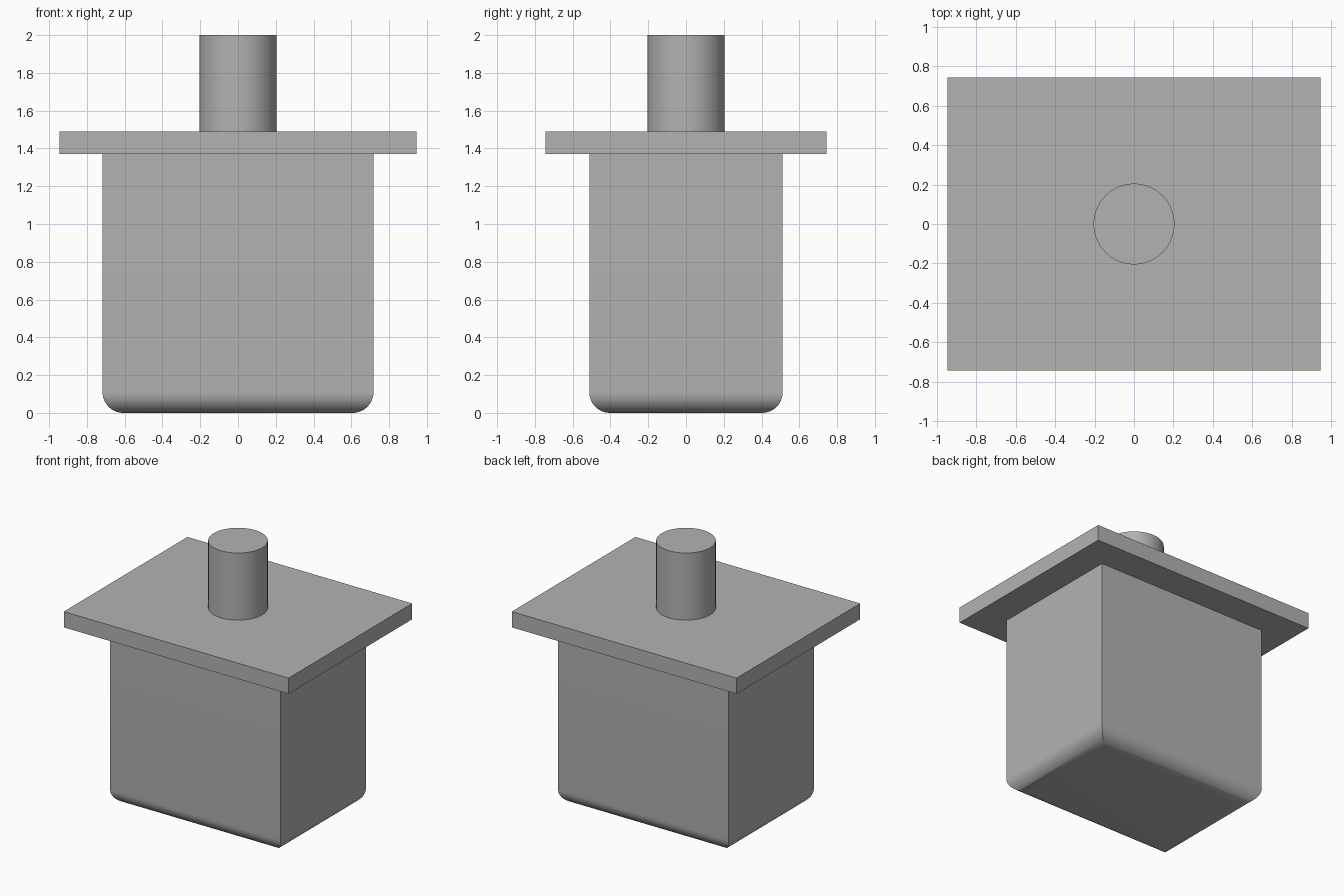
import bpy
import bmesh
import math
from mathutils import Matrix, Vector

default = bpy.data.objects.get("Cube")
if default:
    bpy.data.objects.remove(default, do_unlink=True)

grey = bpy.data.materials.new("plain_grey")
grey.use_nodes = True
colour = (0.45, 0.45, 0.45, 1)
grey.diffuse_color = colour
grey.node_tree.nodes["Principled BSDF"].inputs["Base Color"].default_value = colour


def finish(name, bm):
    """Turn a bmesh into a named object with crisp edges and smooth curves."""
    mesh = bpy.data.meshes.new(name)
    bm.to_mesh(mesh)
    bm.free()
    mesh.materials.append(grey)
    obj = bpy.data.objects.new(name, mesh)
    bpy.context.collection.objects.link(obj)
    bpy.ops.object.select_all(action="DESELECT")
    obj.select_set(True)
    bpy.context.view_layer.objects.active = obj
    bpy.ops.object.shade_smooth_by_angle(angle=math.radians(30))
    return obj


def box(name, width, depth, low, high, bottom_radius=0):
    bm = bmesh.new()
    place = Matrix.Translation((0, 0, (low + high) / 2)) @ Matrix.Diagonal(
        Vector((width, depth, high - low, 1)))
    bmesh.ops.create_cube(bm, size=1, matrix=place)
    if bottom_radius:
        # Round only the loop of edges around the underside
        rim = [e for e in bm.edges if all(v.co.z < low + 0.01 for v in e.verts)]
        bmesh.ops.bevel(bm, geom=rim, offset=bottom_radius, segments=12,
                        profile=0.5, affect="EDGES")
    return finish(name, bm)


def cylinder(name, radius, low, high):
    bm = bmesh.new()
    bmesh.ops.create_cone(bm, cap_ends=True, segments=64, radius1=radius,
                          radius2=radius, depth=high - low,
                          matrix=Matrix.Translation((0, 0, (low + high) / 2)))
    return finish(name, bm)


# Main block, overhanging plate and round post
box("body", 1.434, 1.024, 0, 1.37, bottom_radius=0.11)
box("top_plate", 1.89, 1.485, 1.37, 1.49)
cylinder("post", 0.205, 1.49, 2)
